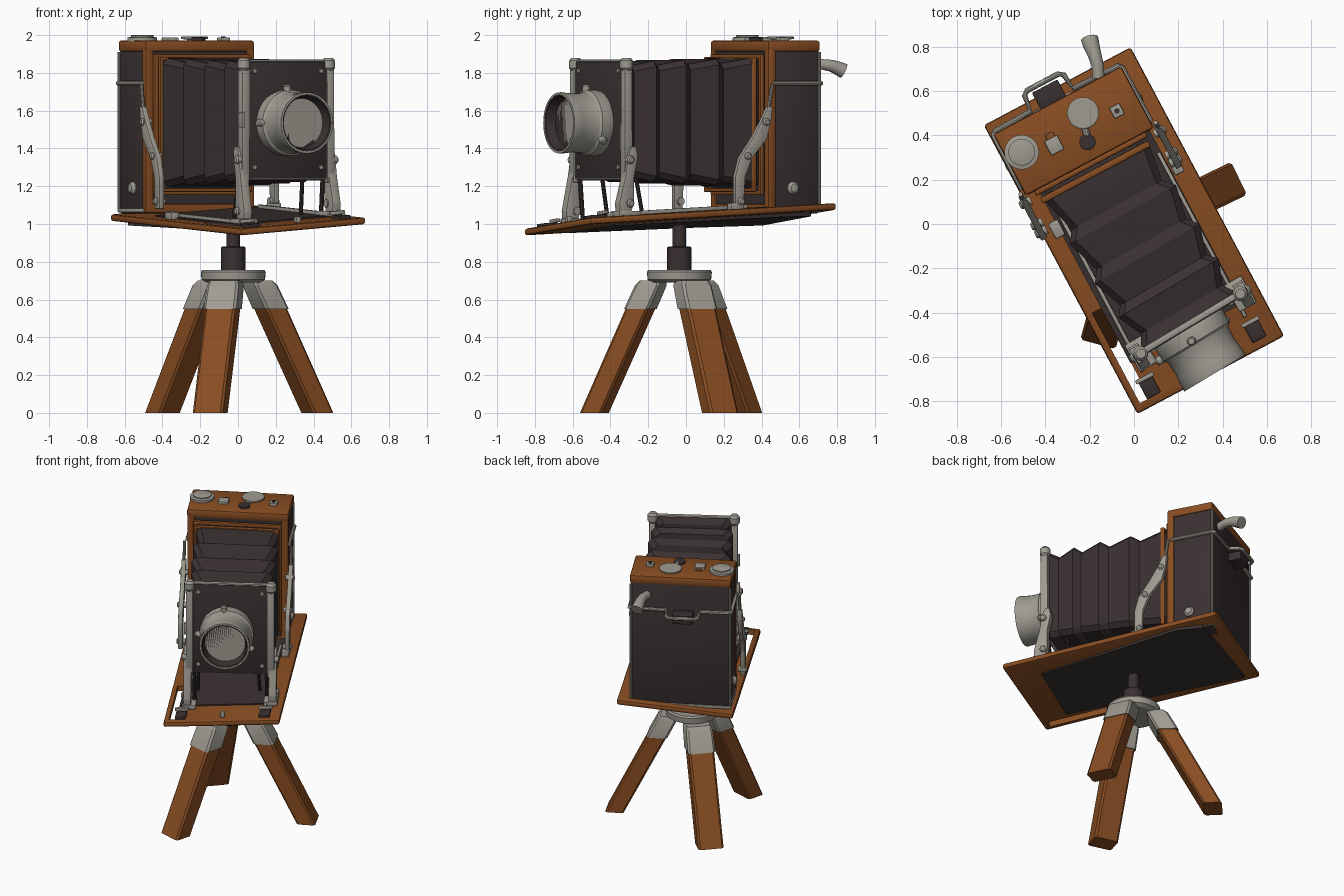
import bpy, bmesh, math
from mathutils import Vector, Matrix

if "Cube" in bpy.data.objects:
    bpy.data.objects.remove(bpy.data.objects["Cube"])

def material(name, col):
    m = bpy.data.materials.new(name)
    m.diffuse_color = (*col, 1)
    m.use_nodes = True
    m.node_tree.nodes["Principled BSDF"].inputs["Base Color"].default_value = m.diffuse_color
    return m
WOOD = material("brown wood", (0.25, 0.075, 0.016))
DARK = material("dark leather", (0.042, 0.030, 0.031))
METAL = material("grey metal", (0.345, 0.33, 0.285))

I = Matrix.Identity(4)
C = Matrix.Translation((0, -0.03, 0)) @ Matrix.Rotation(math.radians(28), 4, 'Z')       # camera frame
S = Matrix.Translation((0.255, -0.45, 0)) @ Matrix.Rotation(math.radians(31), 4, 'Z')   # lens standard frame
bed = lambda x, y: 1.025 + 0.08 * x + 0.052 * y                                         # sloping bed height

def finish(name, bm, mat, M):
    bmesh.ops.recalc_face_normals(bm, faces=bm.faces)
    me = bpy.data.meshes.new(name)
    bm.to_mesh(me)
    bm.free()
    me.materials.append(mat)
    ob = bpy.data.objects.new(name, me)
    ob.matrix_world = M
    bpy.context.collection.objects.link(ob)
    return ob

def loft(name, mat, M, rings, loop=False, bevel=0):
    bm = bmesh.new()
    vs = [[bm.verts.new(p) for p in r] for r in rings]
    n = len(vs[0])
    for i in range(len(vs) if loop else len(vs) - 1):
        a, b = vs[i], vs[(i + 1) % len(vs)]
        for j in range(n):
            k = (j + 1) % n
            bm.faces.new((a[j], a[k], b[k], b[j]))
    if not loop:
        bm.faces.new(vs[0])
        bm.faces.new(vs[-1])
    if bevel:
        bmesh.ops.bevel(bm, geom=bm.edges[:], offset=bevel, segments=2, affect='EDGES', profile=0.5)
    return finish(name, bm, mat, M)

def rect_xy(cx, cy, w, d, z):
    return [(cx + sx * w / 2, cy + sy * d / 2, z) for sx, sy in ((-1, -1), (1, -1), (1, 1), (-1, 1))]

def box(name, mat, M, c, s, bevel=0):
    return loft(name, mat, M, [rect_xy(c[0], c[1], s[0], s[1], c[2] + k * s[2] / 2) for k in (-1, 1)], bevel=bevel)

def lathe(name, mat, M, pos, axis, profile, n=32):
    q = Vector(axis).to_track_quat('Z', 'Y')
    rings = [[Vector(pos) + q @ Vector((r * math.cos(2 * math.pi * i / n), r * math.sin(2 * math.pi * i / n), h))
              for i in range(n)] for r, h in profile]
    return loft(name, mat, M, rings)

def tube(name, mat, M, pts, radii, n=10):
    P = [Vector(p) for p in pts]
    if not isinstance(radii, (list, tuple)):
        radii = [radii] * len(P)
    rings = []
    for i, p in enumerate(P):
        d = P[min(i + 1, len(P) - 1)] - P[max(i - 1, 0)]
        u = d.cross(Vector((0.13, 0.21, 0.97))).normalized()
        v = d.cross(u).normalized()
        rings.append([p + radii[i] * (u * math.cos(2 * math.pi * k / n) + v * math.sin(2 * math.pi * k / n)) for k in range(n)])
    return loft(name, mat, M, rings)

def frame(name, mat, M, cx, hw, z0, z1, y0, y1, t):
    def ring(y, e):
        return [(cx - hw + e, y, z0 + e), (cx + hw - e, y, z0 + e), (cx + hw - e, y, z1 - e), (cx - hw + e, y, z1 - e)]
    return loft(name, mat, M, [ring(y0, 0), ring(y0, t), ring(y1, t), ring(y1, 0)], loop=True, bevel=0.006)

def strip(name, mat, M, x, t, pts):
    # flat bar in the y-z plane: pts are (y, z, width)
    return loft(name, mat, M, [rect_xy(x, y, t, w, z) for y, z, w in pts], bevel=0.004)

# --- tripod: three sheared rectangular legs with metal sockets
hub = Vector((-0.025, -0.035))
for i, foot in enumerate(((0.42, 0.18), (-0.40, 0.31), (-0.147, -0.485))):
    d = Vector(foot) - hub
    u = d.normalized()
    v = Vector((-u.y, u.x))
    def section(z, rad, tan):
        c = hub + u * (0.15 + (d.length - 0.15) * (0.69 - z) / 0.69)
        return [(*(c + u * a * rad / 2 + v * b * tan / 2), z) for a, b in
                ((-1, -.85), (-.8, -1), (.8, -1), (1, -.85), (1, .85), (.8, 1), (-.8, 1), (-1, .85))]
    loft(f"tripod_leg_{i}", WOOD, I, [section(0, .12, .165), section(.57, .125, .165)])
    loft(f"leg_socket_{i}", METAL, I, [section(.55, .138, .18), section(.675, .135, .172), section(.70, .11, .15)])
lathe("tripod_disc", METAL, I, (*hub, 0), (0, 0, 1), [(.14, .69), (.168, .705), (.172, .745), (.165, .757)], 40)
lathe("tripod_collar", DARK, I, (*hub, 0), (0, 0, 1), [(.065, .755), (.065, .875), (.058, .88)])
lathe("tripod_column", DARK, I, (*hub, 0), (0, 0, 1), [(.036, .87), (.036, 1.02)])

# --- bed board, sloping, with a slot along its left side
def slope(ob, off=0):
    for v in ob.data.vertices:
        v.co.z += bed(v.co.x, v.co.y) + off
    return ob
board = slope(box("bed_board", WOOD, C, (0, 0, 0), (.75, 1.476, .036), .013))
cutter = slope(box("slot_cutter", WOOD, C, (-.317, -.47, 0), (.05, .46, .2)))
cutter.hide_render = True
cutter.hide_viewport = True
cut = board.modifiers.new("slot", 'BOOLEAN')
cut.object, cut.operation, cut.solver = cutter, 'DIFFERENCE', 'EXACT'
under = [(-.25, -.55), (.225, -.53), (.345, .45), (.31, .62), (-.31, .66), (-.29, .2)]
loft("bed_underside", DARK, C, [[(x, y, bed(x, y) - .025 - .02 * max(0, y + .2)) for x, y in under],
                                [(x, y, bed(x, y)) for x, y in under]])
slope(box("bed_lining", DARK, C, (-.01, -.07, .02), (.57, .90, .012)))

# --- camera body
CX = -.03
box("body_case", DARK, C, (CX, .54, 1.49), (.64, .28, .87), .012)
box("body_top", WOOD, C, (CX, .525, 1.942), (.655, .315, .06), .014)
frame("body_front_frame", WOOD, C, CX, .325, 1.06, 1.965, .37, .415, .045)
box("front_recess", DARK, C, (CX, .395, 1.5), (.58, .03, .84))
frame("bellows_frame", WOOD, C, CX, .275, 1.17, 1.885, .30, .33, .02)
frame("bellows_frame_outer", WOOD, C, CX, .285, 1.155, 1.90, .345, .37, .025)
box("body_base_trim", METAL, C, (CX, .54, 1.072), (.655, .295, .02), .004)

# band around sides and back, with bail handle and latch block
b0, b1 = CX - .328, CX + .328
tube("body_band", METAL, C, [(b0, .40, 1.745), (b0, .68, 1.745), (b0 + .01, .69, 1.745), (-.16, .695, 1.745),
     (-.15, .77, 1.735), (-.13, .785, 1.73), (.03, .785, 1.73), (.05, .77, 1.735), (.06, .695, 1.745),
     (b1 - .01, .69, 1.745), (b1, .68, 1.745), (b1, .40, 1.745)], .013)
box("latch_block", DARK, C, (-.05, .72, 1.71), (.13, .09, .06), .006)
tube("back_handle", METAL, I, [(-.16, .66, 1.84), (-.165, .72, 1.845), (-.18, .77, 1.838), (-.195, .815, 1.82), (-.20, .835, 1.81)],
     [.028, .028, .032, .038, .04], 16)
for sx in (-1, 1):
    s = "left" if sx < 0 else "right"
    lathe(f"side_bolt_{s}", METAL, C, (CX + sx * .315, .52, 1.19), (sx, 0, 0), [(.034, 0), (.034, .012), (.022, .028), (.006, .032)], 20)
    x = CX + sx * .345
    # curved side arm and its pivots
    strip(f"side_arm_{s}", METAL, C, x, .03, [(.18, 1.08, .05), (.185, 1.25, .06), (.22, 1.35, .075), (.30, 1.45, .09), (.34, 1.54, .06), (.365, 1.62, .03)])
    tube(f"side_arm_rod_{s}", METAL, C, [(x, .36, 1.6), (x, .385, 1.74)], .010)
    for j, (y, z) in enumerate(((.19, 1.12), (.23, 1.36), (.34, 1.54))):
        lathe(f"arm_pivot_{s}_{j}", METAL, C, (x - sx * .03, y, z), (sx, 0, 0), [(.02, 0), (.02, .05), (.012, .058)], 14)
    # rails and blocks along the bed
    slope(box(f"bed_rail_{s}", METAL, C, (sx * .262, -.16, .033), (.018, .84, .022), .004))
    slope(box(f"rail_block_{s}", METAL, C, (sx * .305, .17, .035), (.05, .08, .04), .008))
    slope(box(f"front_clip_{s}", DARK, C, (sx * .27, -.655, .024), (.07, .09, .02), .004))
    slope(box(f"front_clip_tongue_{s}", METAL, C, (sx * .27, -.61, .045), (.09, .02, .02), .004))
    tube(f"bed_stay_{s}", DARK, C, [(sx * .2, -.33, 1.03), (sx * .19, -.37, 1.26)], .011)
    tube(f"corner_guard_{s}", METAL, C, [(CX + sx * .322, .68, 1.08), (CX + sx * .322, .68, 1.91)], .008)
slope(box("front_stop", METAL, C, (0, -.67, .032), (.03, .03, .035), .006))

# --- controls on top of the body
up = (0, 0, 1)
lathe("winding_knob", METAL, I, (-.507, .324, 1.965), up, [(.078, 0), (.078, .022), (.06, .026), (.06, .034), (.055, .036)])
lathe("centre_dial", METAL, I, (-.23, .50, 1.965), up, [(.04, 0), (.04, .012), (.072, .014), (.072, .024), (.066, .028)])
lathe("top_button", DARK, I, (-.21, .37, 1.965), up, [(.037, 0), (.037, .02), (.03, .024)])
tube("dial_link", METAL, I, [(-.23, .46, 1.975), (-.213, .40, 1.975)], .016)
R = Matrix.Rotation(math.radians(28), 4, 'Z')
for name, x, y, w in (("shoe_plate", -.36, .355, .065), ("small_catch", -.077, .51, .05)):
    box(name, METAL, Matrix.Translation((x, y, 1.975)) @ R, (0, 0, 0), (w, w * 1.1, .026), .004)
box("wood_stud", WOOD, Matrix.Translation((-.375, .39, 1.97)) @ R, (0, 0, 0), (.04, .044, .02), .004)
lathe("catch_button", DARK, I, (-.077, .51, 1.985), up, [(.012, 0), (.012, .008)], 12)

# --- bellows: pleated loft from body to lens standard, four saw-tooth folds
start, end = C @ Vector((CX, .39, 0)), S @ Vector((0, .015, 0))
rings = []
for i, t in enumerate((0, .10, .29, .35, .53, .59, .75, .80, .93, 1)):
    p = start.lerp(end, t)
    a = math.radians(28 + 3 * t)
    fold = 0 if i % 2 else .04
    hw, hz, cz = .262 - .012 * t - fold + .018 * math.sin(math.pi * t), .345 - .03 * t - fold * .6, 1.535 + .01 * t
    k = .03
    sec = [(-hw + k, -hz), (hw - k, -hz), (hw, -hz + k), (hw, hz - k), (hw - k, hz), (-hw + k, hz), (-hw, hz - k), (-hw, -hz + k)]
    rings.append([(p.x + x * math.cos(a), p.y + x * math.sin(a), cz + z) for x, z in sec])
loft("bellows", DARK, I, rings)

# --- lens standard
box("lens_board", DARK, S, (0, 0, 1.55), (.49, .03, .62), .006)
frame("lens_board_trim", METAL, S, 0, .265, 1.235, 1.87, -.012, .018, .014)
for sx in (-1, 1):
    s = "left" if sx < 0 else "right"
    x = sx * .262
    strip(f"standard_post_{s}", METAL, S, x, .045, [(0, 1.22, .05), (0, 1.86, .045)])
    lathe(f"post_cap_{s}", METAL, S, (x, 0, 1.81), up, [(.022, 0), (.034, .015), (.034, .055), (.022, .07)], 14)
    z0 = bed(sx * .26, -.5)
    strip(f"standard_arm_{s}", METAL, S, x + sx * .012, .05, [(-.03, z0 + .02, .06), (-.02, z0 + .09, .09), (.0, 1.25, .055), (.02, 1.36, .06), (.025, 1.41, .03)])
    tube(f"arm_brace_{s}", DARK, S, [(x - sx * .03, .03, z0), (x - sx * .03, .01, 1.25)], .012)
    box(f"standard_foot_{s}", METAL, S, (x, .0, z0 + .035), (.09, .14, .03), .006)
    for j, z in enumerate((z0 + .09, 1.34)):
        lathe(f"standard_pivot_{s}_{j}", METAL, S, (x - sx * .02, 0, z), (sx, 0, 0), [(.022, 0), (.022, .065), (.014, .073)], 14)
    for j, z in enumerate((1.30, 1.81)):
        lathe(f"board_screw_{s}_{j}", METAL, S, (sx * .205, -.012, z), (0, -1, 0), [(.014, 0), (.012, .01)], 12)
box("board_clip", METAL, S, (-.285, -.02, 1.55), (.02, .03, .08), .004)

# --- lens barrel with dark bore
lp = (-.02, -.012, 1.535)
ax = (0, -1, 0)
lathe("lens_barrel", METAL, S, lp, ax, [(.172, 0), (.176, .02), (.174, .07), (.163, .08), (.158, .10), (.155, .15), (.158, .18),
      (.163, .225), (.161, .236), (.150, .236), (.145, .225), (.145, .18)], 48)
lathe("lens_bore", DARK, S, lp, ax, [(.152, .18), (.149, .235), (.142, .232), (.12, .14), (.09, .10)], 48)
for j, a in enumerate((95, 180, 330)):
    a = math.radians(a)
    d = (math.cos(a), 0, math.sin(a))
    lathe(f"lens_stud_{j}", METAL, S, (lp[0] + .155 * d[0], -.07, lp[2] + .155 * d[2]), d, [(.02, 0), (.02, .04), (.014, .048)], 12)

# --- smooth rounded parts, keep edges crisp
for ob in bpy.context.scene.objects:
    if ob.type == 'MESH' and ob is not cutter:
        ob.select_set(True)
        bpy.context.view_layer.objects.active = ob
bpy.ops.object.shade_smooth_by_angle(angle=math.radians(28))
